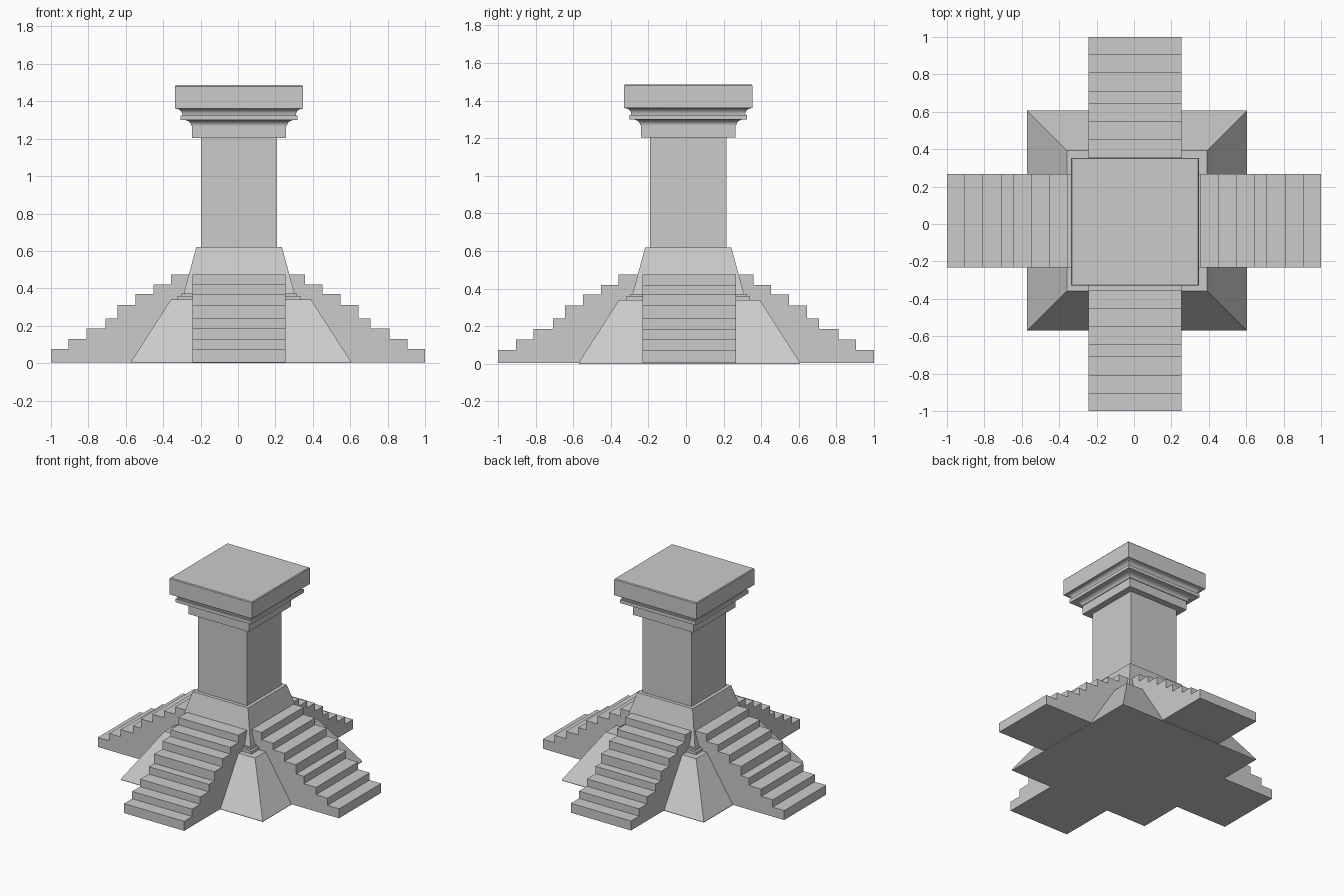
import bpy, bmesh, math
from mathutils import Vector

if "Cube" in bpy.data.objects:
    bpy.data.objects.remove(bpy.data.objects["Cube"])


def finish(name, bm, smooth=False):
    bmesh.ops.recalc_face_normals(bm, faces=bm.faces)
    me = bpy.data.meshes.new(name)
    bm.to_mesh(me)
    bm.free()
    ob = bpy.data.objects.new(name, me)
    bpy.context.collection.objects.link(ob)
    if smooth:
        bpy.ops.object.select_all(action='DESELECT')
        ob.select_set(True)
        bpy.context.view_layer.objects.active = ob
        bpy.ops.object.shade_smooth_by_angle(angle=math.radians(25))
    return ob


def square_loft(name, profile, cx=0.006, cy=0.012, smooth=False):
    """Stack of square rings from (half width, height) points, capped at both ends."""
    bm = bmesh.new()
    rings = [[bm.verts.new((cx + sx * h, cy + sy * h, z))
              for sx, sy in ((-1, -1), (1, -1), (1, 1), (-1, 1))] for h, z in profile]
    for a, b in zip(rings, rings[1:]):
        for i in range(4):
            j = (i + 1) % 4
            bm.faces.new((a[i], a[j], b[j], b[i]))
    bm.faces.new(rings[0])
    bm.faces.new(rings[-1])
    return finish(name, bm, smooth)


def cove(h0, z0, h1, z1, n=5):
    """Concave quarter curve from a narrow lower point to a wide upper point."""
    return [(h1 - (h1 - h0) * math.cos(t), z0 + (z1 - z0) * math.sin(t))
            for t in (math.pi / 2 * i / n for i in range(n + 1))]


# Sloped base and stepped ledge
square_loft("sloped_base", [(0.588, 0), (0.588, 0.008), (0.375, 0.34)], 0.016, 0.018)
square_loft("base_ledge", [(0.329, 0.335), (0.329, 0.36), (0.31, 0.36), (0.31, 0.372),
                           (0.295, 0.372)])
# Tapered plinth and shaft
square_loft("tapered_plinth", [(0.297, 0.37), (0.229, 0.62)])
square_loft("shaft", [(0.203, 0.62), (0.203, 1.21)])
# Capital with two coves and a thick top slab
square_loft("capital", [(0.251, 1.205), (0.251, 1.27)] + cove(0.256, 1.27, 0.296, 1.30)
            + [(0.313, 1.30), (0.313, 1.325)], smooth=True)
square_loft("top_slab", [(0.298, 1.323)] + cove(0.303, 1.325, 0.335, 1.36)
            + [(0.342, 1.362), (0.342, 1.48), (0.337, 1.486)], smooth=True)

# Four staircases: step profile extruded sideways and turned around the column
steps = [(1.0, 0.075), (0.905, 0.13), (0.81, 0.185), (0.708, 0.24),
         (0.643, 0.31), (0.548, 0.37), (0.453, 0.42), (0.358, 0.475)]
inner, half = 0.24, 0.249
outline = [(inner, 0.004), (1.0, 0.004)]
for i, (r, z) in enumerate(steps):
    outline += [(r, z), (steps[i + 1][0] if i < 7 else inner, z)]

for name, angle in (("right", 0), ("back", 90), ("left", 180), ("front", 270)):
    c, s = round(math.cos(math.radians(angle))), round(math.sin(math.radians(angle)))
    off = Vector((0.005 * abs(s), 0.017 * abs(c), 0))
    bm = bmesh.new()
    sides = [[bm.verts.new(Vector((c * r - s * w, s * r + c * w, z)) + off)
              for r, z in outline] for w in (-half, half)]
    for i in range(len(outline)):
        j = (i + 1) % len(outline)
        bm.faces.new((sides[0][i], sides[0][j], sides[1][j], sides[1][i]))
    for side in sides:
        bm.faces.new(side)
    finish(name + "_stairs", bm)
